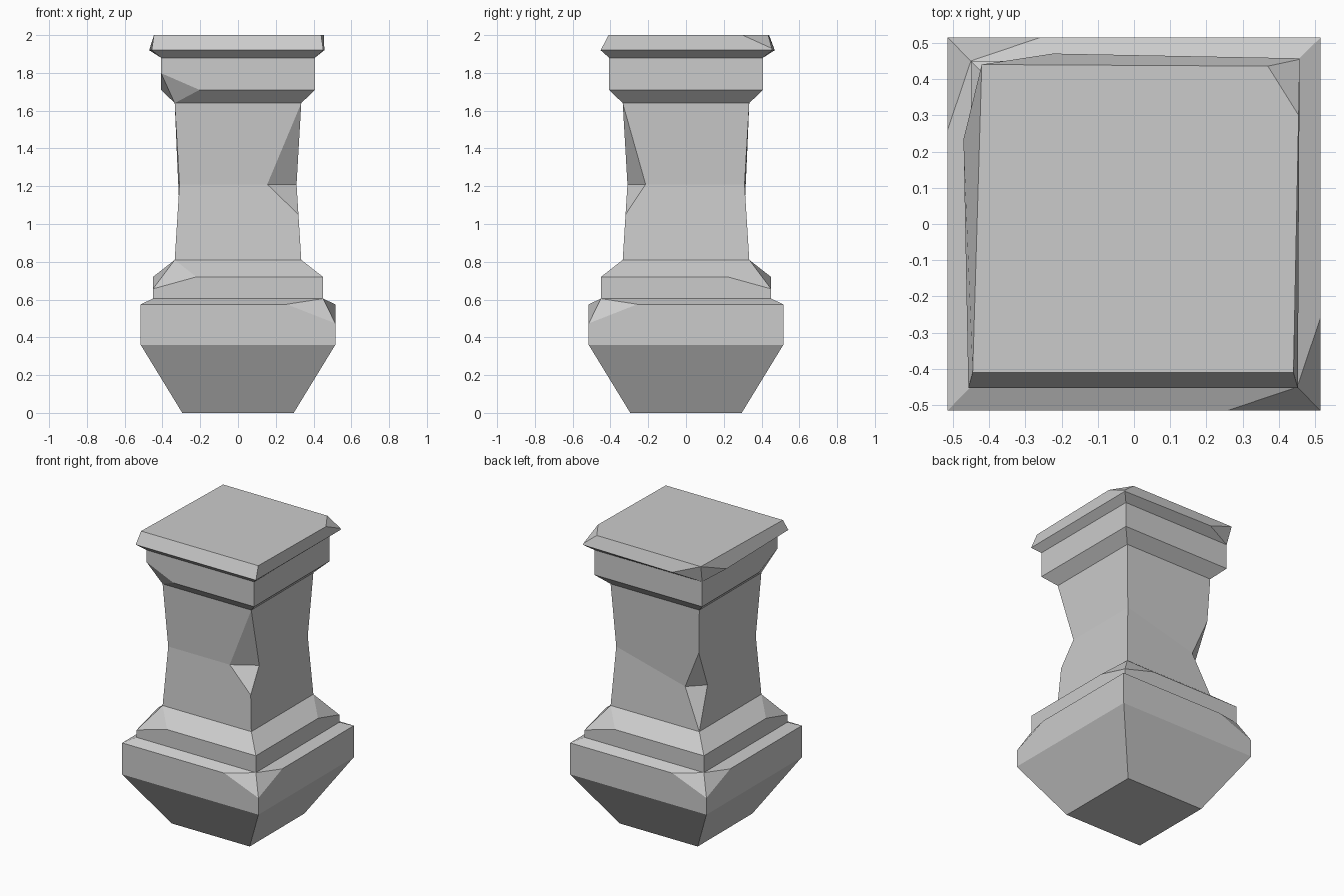
import bpy, bmesh
from mathutils import Vector

if "Cube" in bpy.data.objects:
    bpy.data.objects.remove(bpy.data.objects["Cube"])

SIGNS = [(-1, -1), (1, -1), (1, 1), (-1, 1)]
FL, FR, BR, BL = range(4)   # front-left, front-right, back-right, back-left

# Square profile: (half width, height) from foot to underside of the cap
PROFILE = [(.295, 0), (.515, .36), (.515, .575), (.45, .605), (.45, .72),
           (.335, .81), (.31, 1.21), (.335, 1.64), (.407, 1.71), (.407, 1.88)]
rings = [[Vector((sx * w, sy * w, z)) for sx, sy in SIGNS] for w, z in PROFILE]

# Slightly skewed, hand-cut cap
rings.append([Vector((x, y, 1.92)) for x, y in
              [(-.457, -.452), (.452, -.452), (.457, .457), (-.475, .475)]])
rings.append([Vector((x, y, 2.0)) for x, y in
              [(-.445, -.41), (.44, -.41), (.457, .435), (-.42, .44)]])
rings[6][BL].z = 1.05       # sagging waist corner

# Skin the rings
bm = bmesh.new()
grid = [[bm.verts.new(p) for p in ring] for ring in rings]
for low, high in zip(grid, grid[1:]):
    for i in range(4):
        j = (i + 1) % 4
        bm.faces.new((low[i], low[j], high[j], high[i]))
bm.faces.new(grid[0][::-1])
bm.faces.new(grid[-1])


def chip(ring, corner, up, down, along_x, along_y, fold):
    """Knock off a corner; the fractions say how far the break runs along each edge."""
    v = grid[ring][corner]
    row = grid[ring]
    nx, ny = corner ^ 1, 3 - corner      # neighbours across x and across y
    ends = {"x": (row[nx], along_x), "y": (row[ny], along_y)}
    if up:
        ends["up"] = (grid[ring + 1][corner], up)
    if down:
        ends["down"] = (grid[ring - 1][corner], down)
    cut = {}
    for key, (other, fac) in ends.items():
        if fac < 1:
            edge = next(e for e in v.link_edges if e.other_vert(v) is other)
            cut[key] = bmesh.utils.edge_split(edge, v, fac)[1]
        else:
            cut[key] = other
    pts = list(cut.values())
    for f in list(v.link_faces):
        a, b = [p for p in pts if any(l.vert is p and (l.link_loop_next.vert is v or
                l.link_loop_prev.vert is v) for l in f.loops)]
        bmesh.utils.face_split(f, a, b)
    v.co = sum((cut[k].co for k in fold), Vector()) / len(fold)


VERT, HORI = ("up", "down"), ("x", "y")
# Base and step chips
chip(2, FR, 1, .47, .25, .25, VERT)
chip(2, BL, 1, .47, .25, .25, VERT)
chip(4, FL, 1, .55, .255, .255, VERT)
chip(4, BR, 1, .55, .255, .255, VERT)
# Shaft chips
chip(6, FR, 1, .4, .25, .155, HORI)
chip(6, BL, .49, 1, .16, .16, HORI)
# Capital and cap chips
chip(8, FL, .52, 1, .25, .25, VERT)
chip(10, BL, 1, 1, .27, .26, VERT)
chip(11, BR, 0, .88, .1, .16, ("x", "y", "down"))

bmesh.ops.recalc_face_normals(bm, faces=bm.faces[:])
mesh = bpy.data.meshes.new("stone_pillar")
bm.to_mesh(mesh)
bm.free()
bpy.context.collection.objects.link(bpy.data.objects.new("stone_pillar", mesh))
